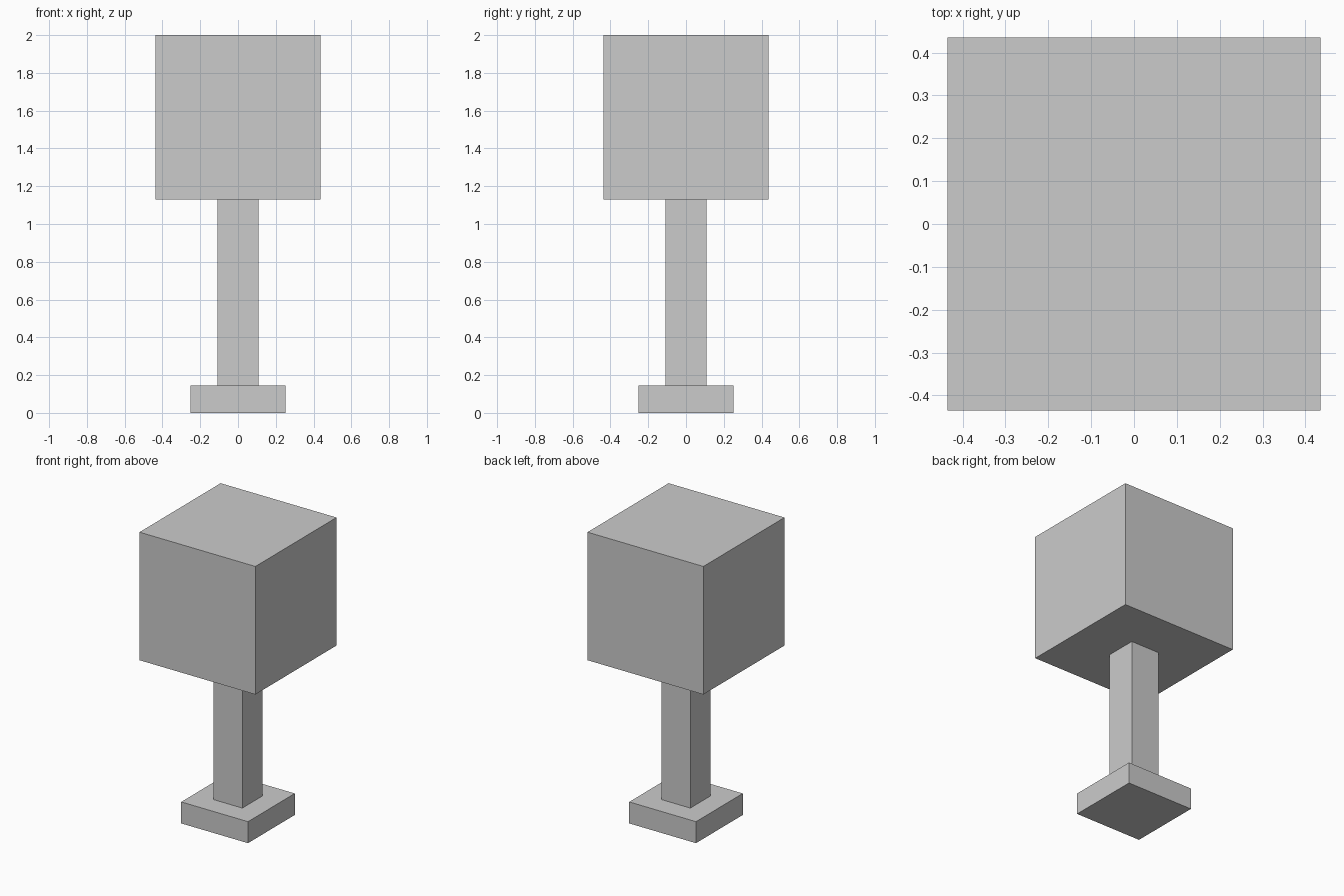
import bpy

if "Cube" in bpy.data.objects:
    bpy.data.objects.remove(bpy.data.objects["Cube"])


def box(name, width, z_low, z_high):
    """Square block centred on the z axis between two heights."""
    bpy.ops.mesh.primitive_cube_add(size=1, location=(0, 0, (z_low + z_high) / 2))
    obj = bpy.context.object
    obj.name = name
    obj.scale = (width, width, z_high - z_low)
    bpy.ops.object.transform_apply(location=False, rotation=False, scale=True)
    return obj


# Foot plate, post and large cube head
box("base", 0.502, 0.0, 0.146)
box("post", 0.218, 0.146, 1.13)
box("head", 0.871, 1.13, 2.0)
